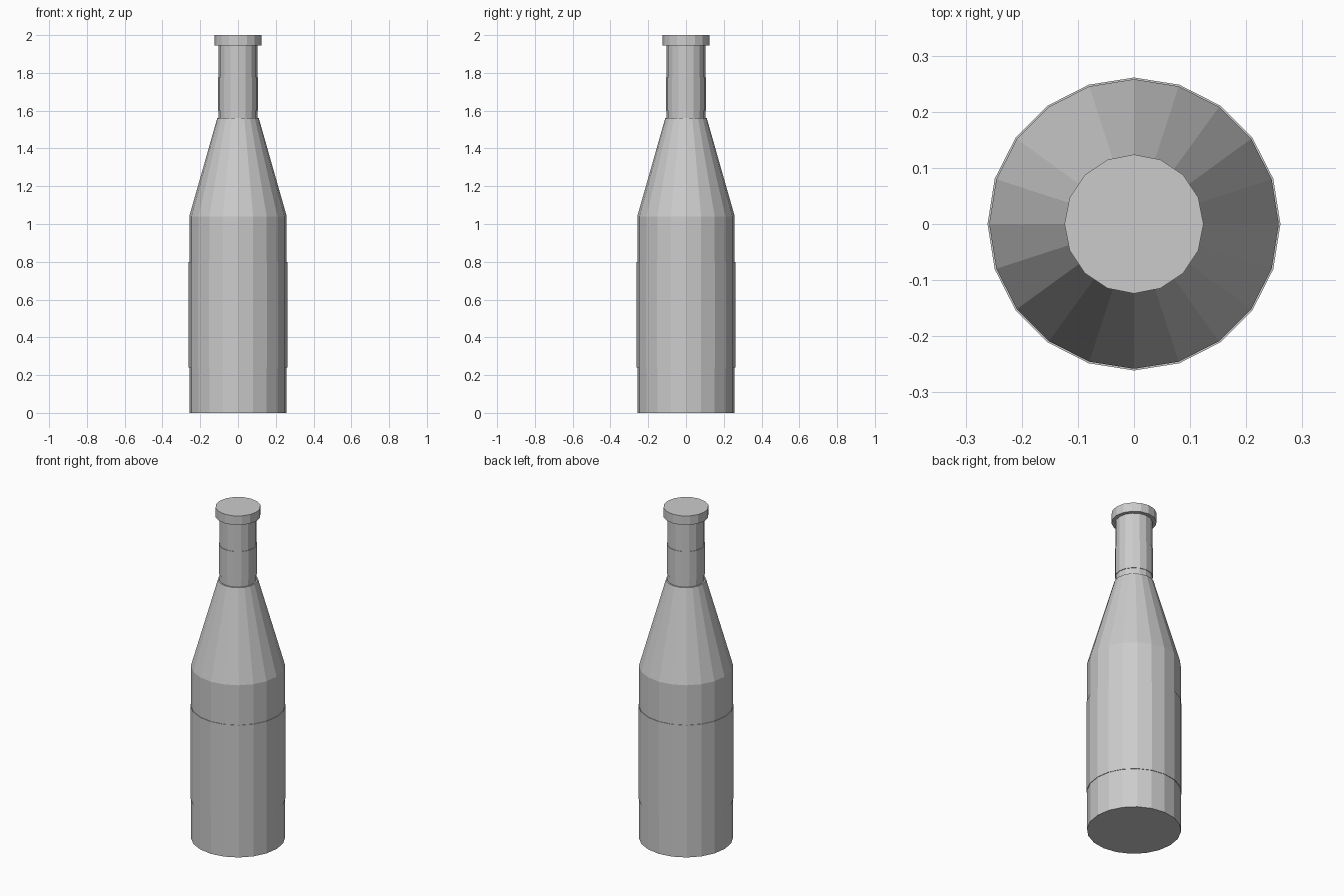
import bpy

cube = bpy.data.objects.get("Cube")
if cube:
    bpy.data.objects.remove(cube, do_unlink=True)

# Single plain grey used on every part
grey = bpy.data.materials.new("light_grey")
grey.use_nodes = True
COLOUR = (0.6, 0.6, 0.6, 1)
grey.diffuse_color = COLOUR
grey.node_tree.nodes["Principled BSDF"].inputs["Base Color"].default_value = COLOUR


def section(name, sides, z0, z1, r0, r1=None):
    """Flat-shaded upright cylinder or tapered section from z0 to z1."""
    bpy.ops.mesh.primitive_cone_add(
        vertices=sides, radius1=r0, radius2=r0 if r1 is None else r1,
        depth=z1 - z0, location=(0, 0, (z0 + z1) / 2))
    part = bpy.context.object
    part.name = name
    part.data.materials.append(grey)
    return part


BODY_SIDES, NECK_SIDES = 20, 16

# Body and tapering shoulder
section("body", BODY_SIDES, 0, 1.04, 0.258)
section("shoulder", BODY_SIDES, 1.04, 1.56, 0.258, 0.11)

# Neck and cap
section("neck", NECK_SIDES, 1.56, 1.95, 0.102)
section("cap", NECK_SIDES, 1.945, 2.0, 0.124)

# Thin wrap-around labels
section("body_label", BODY_SIDES, 0.24, 0.80, 0.261)
section("neck_label", NECK_SIDES, 1.60, 1.775, 0.105)
